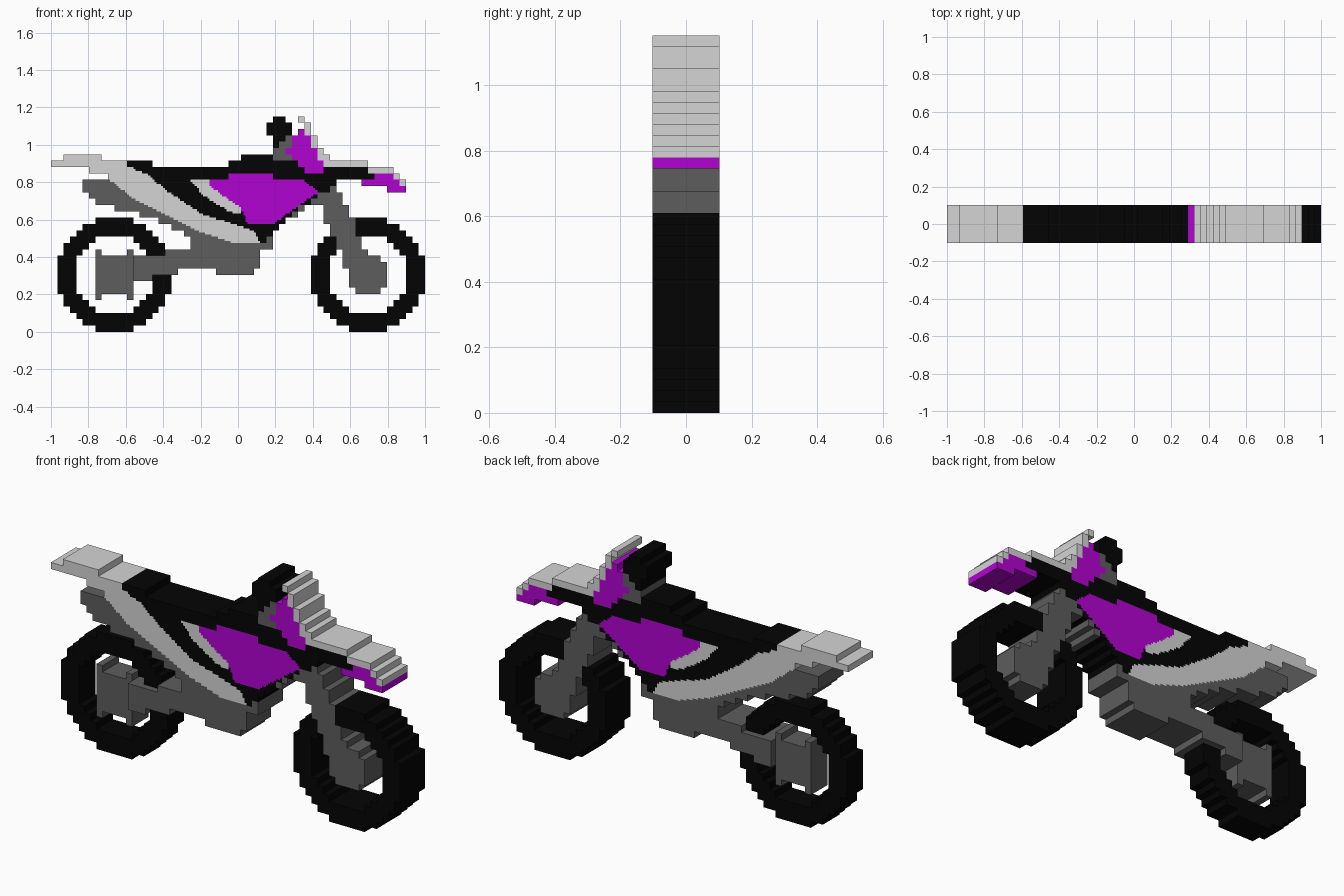
import bpy
import bmesh
from mathutils import Vector

default_cube = bpy.data.objects.get("Cube")
if default_cube:
    bpy.data.objects.remove(default_cube, do_unlink=True)

COLUMNS, ROWS = 59, 34
CELL = 2 / COLUMNS
FINE = 3  # painted graphics use a finer grid than the blocky outline


def material(name, red, green, blue):
    mat = bpy.data.materials.new(name)
    mat.use_nodes = True
    mat.diffuse_color = (red, green, blue, 1)
    shader = next(n for n in mat.node_tree.nodes if n.type == "BSDF_PRINCIPLED")
    shader.inputs["Base Color"].default_value = mat.diffuse_color
    return mat


black = material("black", 0.0012, 0.0012, 0.0012)
dark = material("dark grey", 0.11, 0.11, 0.11)
light = material("light grey", 0.66, 0.66, 0.66)
purple = material("purple", 0.45, 0.001, 0.64)


# Shapes: each returns a test telling whether a cell centre lies inside
def rect(left, bottom, right, top):
    return lambda x, z: left < x < right and bottom < z < top


def ring(cx, cz, outer, inner=0):
    return lambda x, z: inner ** 2 <= (x - cx) ** 2 + (z - cz) ** 2 < outer ** 2


def poly(*points):
    def inside(x, z):
        hit = False
        for (ax, az), (bx, bz) in zip(points, points[1:] + points[:1]):
            if (az > z) != (bz > z) and x < ax + (z - az) * (bx - ax) / (bz - az):
                hit = not hit
        return hit
    return inside


parts = {}
owner = {}


def paint(name, mat, *shapes, half=3):
    """Claim the blocky cells inside any of the shapes, over earlier parts."""
    parts[name] = mat, half
    for col in range(COLUMNS * FINE):
        for row in range(ROWS * FINE):
            if any(s(col // FINE + 0.5, row // FINE + 0.5) for s in shapes):
                owner[col, row] = name


def decorate(name, mat, *shapes):
    """Recolour the fine cells inside any of the shapes, within the outline."""
    parts[name] = mat, 3
    for col, row in owner:
        if any(s((col + 0.5) / FINE, (row + 0.5) / FINE) for s in shapes):
            owner[col, row] = name


def build_slab(name, mat, half, cells):
    """Lay the cells out on the front plane and extrude them to the back."""
    bm = bmesh.new()
    corners = {}
    step = CELL / FINE

    def corner(col, row):
        if (col, row) not in corners:
            corners[col, row] = bm.verts.new((col * step - 1, -half * CELL, row * step))
        return corners[col, row]

    for c, r in cells:
        bm.faces.new([corner(c, r), corner(c + 1, r),
                      corner(c + 1, r + 1), corner(c, r + 1)])
    front = bm.faces[:]
    result = bmesh.ops.extrude_face_region(bm, geom=front, use_keep_orig=True)
    moved = [g for g in result["geom"] if isinstance(g, bmesh.types.BMVert)]
    bmesh.ops.translate(bm, verts=moved, vec=Vector((0, 2 * half * CELL, 0)))
    bmesh.ops.recalc_face_normals(bm, faces=bm.faces[:])
    mesh = bpy.data.meshes.new(name)
    bm.to_mesh(mesh)
    bm.free()
    mesh.materials.append(mat)
    bpy.context.collection.objects.link(bpy.data.objects.new(name, mesh))


# Wheels: the rear one is narrower, with a spoke stub at each hub corner
for side, centre, half in (("rear", 10, 2), ("front", 50, 3)):
    paint(side + "_tyre", black, ring(centre, 9, 9, 6.2), half=half)
spokes = [rect(x, z, x + 1, z + 1) for x in (7, 12) for z in (5, 12)]
paint("rear_hub", dark, rect(7, 6, 13, 12), *spokes, half=2)

# Swingarm, engine, frame and fork
paint("swingarm", dark,
      rect(13, 8, 16, 9), rect(13, 9, 20, 12), rect(18, 10, 26, 13))
paint("engine_and_frame", dark, rect(26, 9, 32, 13),
      poly((22, 13), (33, 10), (33, 13), (35, 13), (35, 16), (44, 22),
           (24, 20), (22, 15)))
paint("rear_side_panel", dark,
      poly((5, 24), (9, 24), (9, 25), (14, 25), (28, 16), (28, 14), (22, 15),
           (16, 18), (8, 20), (5, 22)))
paint("front_fork", dark, ring(50, 9, 3.2),
      poly((41, 23), (45, 24), (45.5, 22), (47.5, 18), (49, 13), (52, 11),
           (47, 9), (46, 12), (43, 18.5)))

# Seat, tank shell and controls
paint("seat_and_body", black, rect(12, 26, 16, 27),
      poly((12, 26), (27, 26), (31.6, 28), (36, 28), (43, 26), (51, 26),
           (51, 24), (45.1, 24), (43, 22), (36, 17), (34, 14), (33, 14),
           (23, 18)))
paint("handlebar", black,
      rect(35, 28, 38, 33), rect(34, 31, 38, 33), rect(35, 33, 37, 34))
paint("steering_mount", dark, poly((38, 31), (39, 27), (35, 27), (35, 29)))

# Rear fender and the stripe sweeping down from it
paint("rear_fender", light, rect(0, 26, 3, 27), rect(2, 26, 8, 28),
      rect(6, 25, 13, 26), rect(6, 26, 12, 27))
decorate("side_stripe", light,
         poly((8, 25), (13, 21), (19, 18), (23, 16), (29, 14), (33, 14),
              (32, 16), (24, 18.5), (18, 22.5), (15, 25), (12, 26), (8, 26)))

# Tank graphics
decorate("tank_streak", light,
         poly((22, 24), (25, 24), (30, 20), (30, 18.5), (28, 19), (24, 21.5)))
decorate("tank_panel", purple, rect(28, 24, 35, 25),
         poly((25, 24), (39.9, 24), (42.1, 22), (35, 17), (31, 17), (30, 19.5),
              (25, 23)))

# Number plate with its stepped visor
paint("number_plate", purple,
      poly((38, 30), (39, 32), (40, 32), (43, 26.5), (43, 25), (41, 25), (37, 28)))
paint("plate_visor", light, rect(39, 33, 40, 34), rect(40, 31, 41, 33),
      rect(41, 29, 42, 31), rect(42, 27, 43, 29), rect(43, 27, 44, 28))

# Front fender
paint("front_fender_underside", purple,
      rect(51, 24, 54, 25), rect(49, 23, 55, 24), rect(53, 22, 56, 23))
paint("front_fender", light, rect(43, 26, 50, 27), rect(50, 25, 54, 26),
      rect(54, 24, 55, 25), rect(55, 23, 56, 24))

for part, (mat, half) in parts.items():
    build_slab(part, mat, half, [cell for cell in owner if owner[cell] == part])
